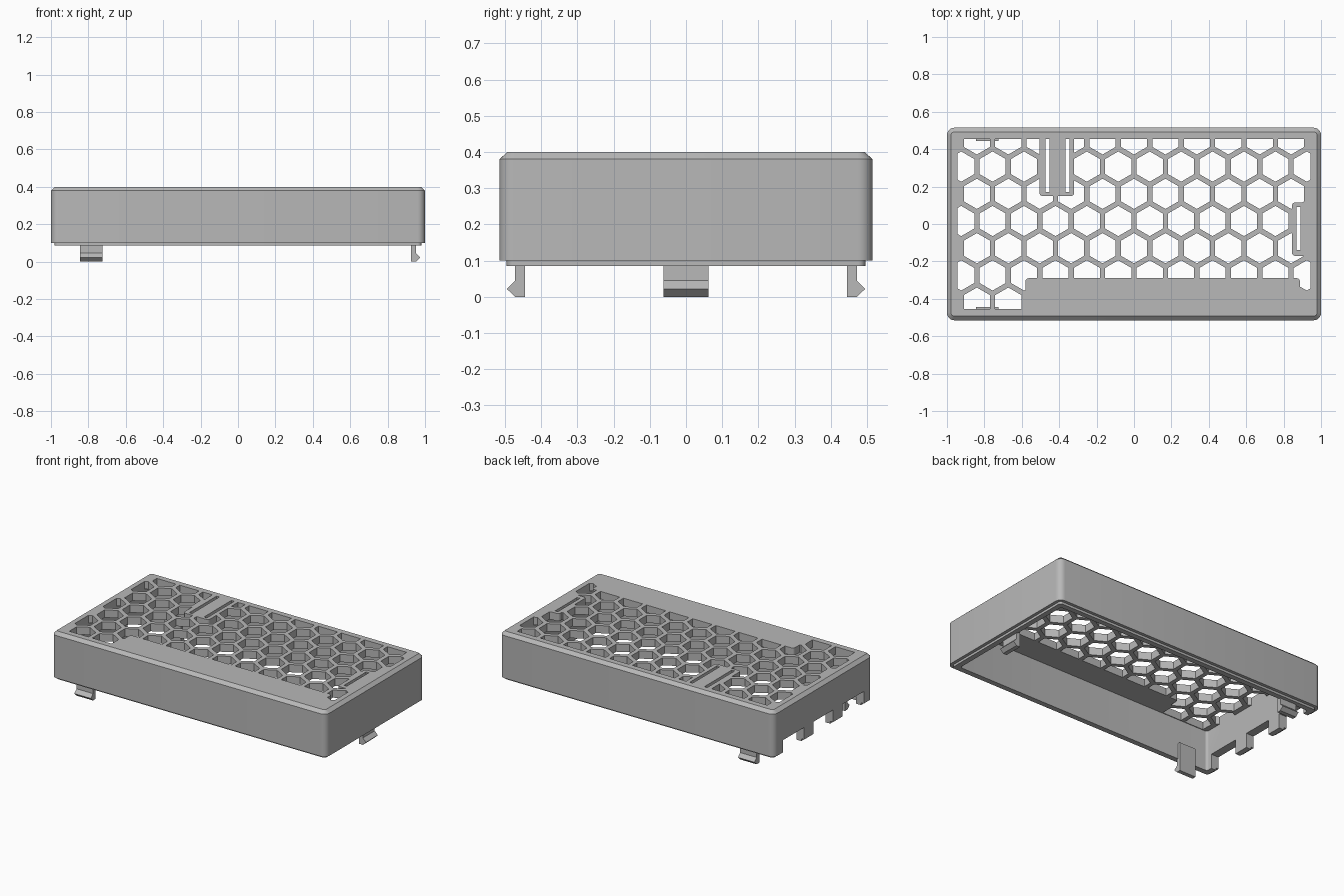
import bpy
import bmesh
from math import pi, cos, sin, sqrt, radians
from mathutils import Vector

cube = bpy.data.objects.get("Cube")
if cube:
    bpy.data.objects.remove(cube, do_unlink=True)

grey = bpy.data.materials.new("matte grey plastic")
grey.use_nodes = True
COLOUR = (0.48, 0.48, 0.48, 1)
grey.diffuse_color = COLOUR
grey.node_tree.nodes["Principled BSDF"].inputs["Base Color"].default_value = COLOUR

HALF_X, HALF_Y = 1.0, 0.515
TOP, CEILING, RIM = 0.4, 0.35, 0.085
WALL = 0.055


def finish(bm, name):
    bmesh.ops.recalc_face_normals(bm, faces=bm.faces[:])
    mesh = bpy.data.meshes.new(name)
    bm.to_mesh(mesh)
    bm.free()
    mesh.materials.append(grey)
    obj = bpy.data.objects.new(name, mesh)
    bpy.context.collection.objects.link(obj)
    return obj


def rounded_rect(x0, x1, y0, y1, r, steps=6):
    centres = [(x1 - r, y1 - r), (x0 + r, y1 - r), (x0 + r, y0 + r), (x1 - r, y0 + r)]
    return [(cx + r * cos(a), cy + r * sin(a))
            for q, (cx, cy) in enumerate(centres)
            for a in [(q + i / steps) * pi / 2 for i in range(steps + 1)]]


def add_loft(bm, sections):
    """Skin a stack of (outline, z) sections and cap both ends."""
    loops = [[bm.verts.new((x, y, z)) for x, y in pts] for pts, z in sections]
    n = len(loops[0])
    for a, b in zip(loops, loops[1:]):
        for i in range(n):
            j = (i + 1) % n
            bm.faces.new((a[i], a[j], b[j], b[i]))
    bm.faces.new(loops[0][::-1])
    bm.faces.new(loops[-1])


def prisms(name, outlines, z0, z1):
    bm = bmesh.new()
    for pts in outlines:
        add_loft(bm, [(pts, z0), (pts, z1)])
    return finish(bm, name)


def box(x0, x1, y0, y1):
    return [(x0, y0), (x1, y0), (x1, y1), (x0, y1)]


def cut(obj, cutter):
    """Subtract the cutter, bake the result and discard the cutter."""
    cutter.hide_render = True
    mod = obj.modifiers.new("cut", 'BOOLEAN')
    mod.operation = 'DIFFERENCE'
    mod.solver = 'EXACT'
    mod.object = cutter
    bpy.context.view_layer.update()
    graph = bpy.context.evaluated_depsgraph_get()
    mesh = bpy.data.meshes.new_from_object(obj.evaluated_get(graph))
    obj.modifiers.clear()
    obj.data = mesh
    bpy.data.objects.remove(cutter, do_unlink=True)


# Hollow case with a stepped lower rim and a chamfered top edge
profile = [(WALL, CEILING), (WALL, RIM), (0.02, RIM), (0.02, 0.1),
           (0, 0.1), (0, 0.38), (0.022, TOP)]
bm = bmesh.new()
add_loft(bm, [(rounded_rect(d - HALF_X, HALF_X - d, d - HALF_Y, HALF_Y - d,
                            max(0.04 - d, 0.015)), z) for d, z in profile])
case = finish(bm, "vented_case")

# Honeycomb openings, trimmed to the inside of the walls
PITCH = 0.168
ROW = PITCH * sqrt(3) / 2
RADIUS = 0.14 / sqrt(3)
LIM_X, LIM_Y = 0.945, 0.455
bm = bmesh.new()
for row in range(-3, 4):
    shift = PITCH / 2 if row % 2 else 0
    for col in range(-1, 12):
        cx, cy = -0.756 + PITCH * col - shift, 0.016 + ROW * row
        if abs(cx) > LIM_X + 0.06:
            continue
        hexagon = [(cx + RADIUS * sin(k * pi / 3), cy + RADIUS * cos(k * pi / 3))
                   for k in range(6)]
        add_loft(bm, [(hexagon, 0.3), (hexagon, 0.5)])
for axis, limit in ((Vector((1, 0, 0)), LIM_X), (Vector((0, 1, 0)), LIM_Y)):
    for side in (1, -1):
        res = bmesh.ops.bisect_plane(bm, geom=bm.verts[:] + bm.edges[:] + bm.faces[:],
                                     plane_co=axis * side * limit,
                                     plane_no=axis * side, clear_outer=True)
        edges = [e for e in bm.edges if e.is_boundary]
        if edges:
            bmesh.ops.holes_fill(bm, edges=edges, sides=0)
openings = finish(bm, "honeycomb_cutter")

# Solid areas kept in the grille: front panel, back tongue, side tongue
solid_areas = [(-0.58, 0.887, -0.6, -0.29), (-0.505, -0.32, 0.15, 0.6),
               (0.845, 1.1, -0.17, 0.115), (0.88, 0.915, -0.6, -0.345)]
for area in solid_areas:
    cut(openings, prisms("solid_area", [rounded_rect(*area, 0.015, 3)], 0.2, 0.6))
cut(case, openings)

# Narrow slots that free the tongues
slots = [box(-0.474, -0.453, 0.17, LIM_Y), box(-0.367, -0.346, 0.17, LIM_Y),
         box(0.87, 0.89, -0.14, 0.09)]
cut(case, prisms("slot_cutter", slots, 0.3, 0.5))

# Three port notches in the end wall
ports = [box(-1.1, -0.93, y0, y1) for y0, y1 in ((-0.42, -0.2), (-0.1, 0.1), (0.2, 0.42))]
cut(case, prisms("port_cutter", ports, -0.1, 0.18))

# Snap clips: hooked profile pushed outwards along a direction
HOOK = [(-0.027, 0.19), (0, 0.19), (0, 0.045), (0.023, 0.022), (0, 0), (-0.027, 0)]


def clip(name, origin, outward, width):
    out = Vector(outward)
    along = Vector((-out.y, out.x, 0))
    bm = bmesh.new()
    ends = [[bm.verts.new(Vector(origin) + out * d + along * s * width / 2 + Vector((0, 0, z)))
             for d, z in HOOK] for s in (-1, 1)]
    for i in range(len(HOOK)):
        j = (i + 1) % len(HOOK)
        bm.faces.new((ends[0][i], ends[0][j], ends[1][j], ends[1][i]))
    bm.faces.new(ends[0][::-1])
    bm.faces.new(ends[1])
    return finish(bm, name)


clip("front_clip", (-0.785, -0.472, 0), (0, -1, 0), 0.12)
clip("back_clip", (-0.785, 0.472, 0), (0, 1, 0), 0.12)
clip("side_clip", (0.952, 0, 0), (1, 0, 0), 0.124)

# Smooth rounded corners, sharp edges elsewhere
bpy.ops.object.select_all(action='DESELECT')
case.select_set(True)
bpy.context.view_layer.objects.active = case
bpy.ops.object.shade_smooth_by_angle(angle=radians(30))
